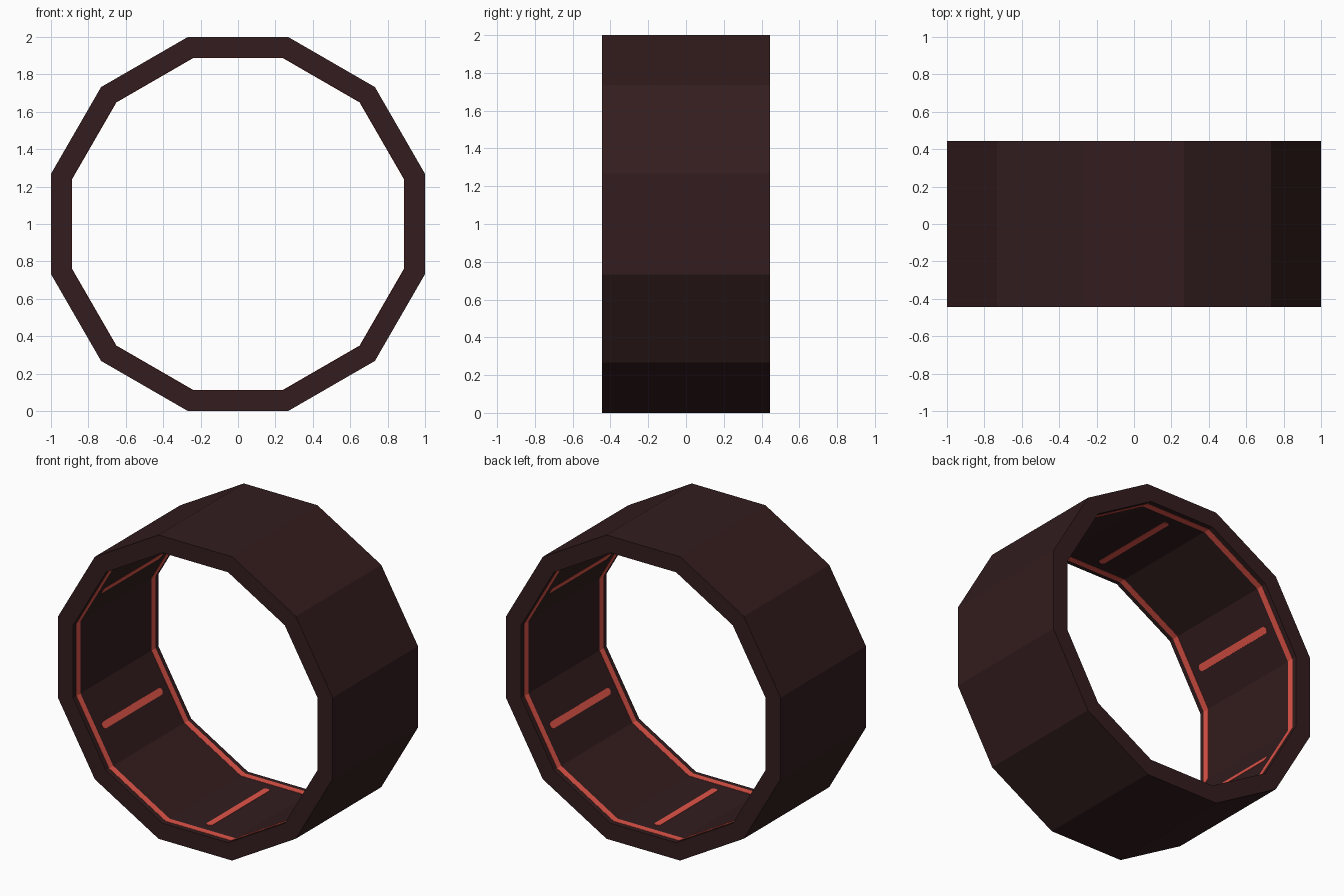
import bpy, math
from mathutils import Matrix

if "Cube" in bpy.data.objects:
    bpy.data.objects.remove(bpy.data.objects["Cube"])

SIDES = 12
APOTHEM_OUT, APOTHEM_IN = 1.0, 0.89
HALF = 0.444
STRIP = 0.002     # how far the red inlays sit proud of the inner faces


def material(name, colour):
    m = bpy.data.materials.new(name)
    m.diffuse_color = colour
    m.use_nodes = True
    m.node_tree.nodes["Principled BSDF"].inputs["Base Color"].default_value = m.diffuse_color
    return m


DARK = material("dark_maroon", (0.033, 0.012, 0.013, 1))
RED = material("coral_red", (0.76, 0.09, 0.065, 1))


def add_mesh(name, verts, faces, mat):
    me = bpy.data.meshes.new(name)
    me.from_pydata(verts, [], faces)
    me.update()
    me.materials.append(mat)
    ob = bpy.data.objects.new(name, me)
    bpy.context.collection.objects.link(ob)
    return ob


def polygon_ring(name, profile, mat):
    """Sweep a closed (apothem, y) profile around the 12-sided ring."""
    n = len(profile)
    verts, faces = [], []
    for i in range(SIDES):
        a = math.radians(15 + i * 30)
        for r, y in profile:
            r /= math.cos(math.pi / SIDES)
            verts.append((r * math.cos(a), y, 1 + r * math.sin(a)))
    for i in range(SIDES):
        j = (i + 1) % SIDES
        for k in range(n):
            l = (k + 1) % n
            faces.append((i * n + k, j * n + k, j * n + l, i * n + l))
    return add_mesh(name, verts, faces, mat)


# Main band
polygon_ring("ring_band", [(APOTHEM_OUT, HALF), (APOTHEM_OUT, -HALF),
                           (APOTHEM_IN, -HALF), (APOTHEM_IN, HALF)], DARK)

# Thin inlay strips just inside each rim
for side, name in ((-1, "front_inlay_strip"), (1, "back_inlay_strip")):
    y0, y1 = sorted((side * 0.37, side * 0.412))
    r0, r1 = APOTHEM_IN - STRIP, APOTHEM_IN + 0.01
    polygon_ring(name, [(r1, y1), (r1, y0), (r0, y0), (r0, y1)], RED)

# Cross bars with clipped corners on every second inner face
L, W, C = 0.31, 0.022, 0.013
outline = [(-W, -L + C), (-W + C, -L), (W - C, -L), (W, -L + C),
           (W, L - C), (W - C, L), (-W + C, L), (-W, L - C)]
N = len(outline)
for i in range(6):
    turn = Matrix.Translation((0, 0, 1)) @ Matrix.Rotation(math.radians(60 * i), 4, 'Y')
    verts = [(x, y, z) for z in (-APOTHEM_IN - 0.01, -APOTHEM_IN + STRIP) for x, y in outline]
    faces = [tuple(reversed(range(N))), tuple(range(N, 2 * N))]
    faces += [(k, (k + 1) % N, N + (k + 1) % N, N + k) for k in range(N)]
    bar = add_mesh(f"cross_bar_{i + 1}", verts, faces, RED)
    bar.data.transform(turn)
